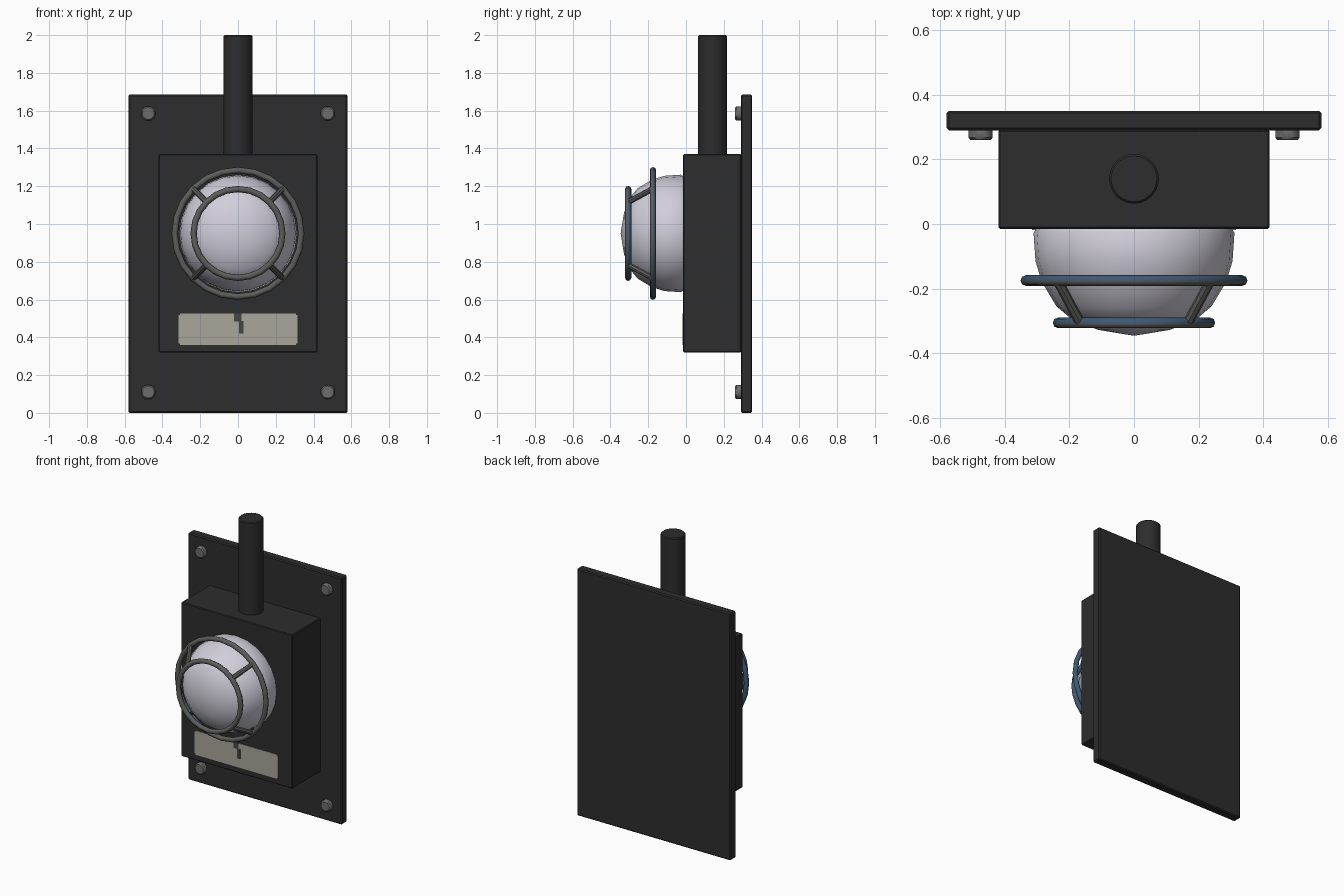
import bpy, bmesh, math
from mathutils import Vector

if "Cube" in bpy.data.objects:
    bpy.data.objects.remove(bpy.data.objects["Cube"])


def mat(name, c):
    m = bpy.data.materials.new(name)
    m.diffuse_color = (*c, 1)
    m.use_nodes = True
    m.node_tree.nodes["Principled BSDF"].inputs["Base Color"].default_value = m.diffuse_color
    return m


BLACK = mat("black_paint", (0.026, 0.026, 0.026))
GUARD = mat("guard_grey", (0.11, 0.11, 0.105))
BLUE = mat("guard_blue_grey", (0.05, 0.10, 0.18))
BOLT = mat("bolt_grey", (0.15, 0.15, 0.15))
GLASS = mat("frosted_glass", (0.64, 0.62, 0.70))
LABEL = mat("label_beige", (0.40, 0.38, 0.33))
MARK = mat("label_mark", (0.06, 0.06, 0.06))


def finish(ob, name, m, smooth=None, bevel=0):
    ob.name = name
    ob.data.materials.clear()
    ob.data.materials.append(m)
    if bevel:
        b = ob.modifiers.new("bevel", 'BEVEL')
        b.width, b.segments, b.limit_method = bevel, 1, 'ANGLE'
    if smooth:
        bpy.ops.object.select_all(action='DESELECT')
        ob.select_set(True)
        bpy.context.view_layer.objects.active = ob
        bpy.ops.object.shade_smooth_by_angle(angle=math.radians(smooth))
    return ob


def box(name, lo, hi, m, bevel=0):
    lo, hi = Vector(lo), Vector(hi)
    bpy.ops.mesh.primitive_cube_add(size=1, location=(lo + hi) / 2)
    ob = bpy.context.object
    for v in ob.data.vertices:
        v.co = Vector(a * b for a, b in zip(v.co, hi - lo))
    return finish(ob, name, m, bevel=bevel)


def rod(name, a, b, r, m, sides=16, bevel=0):
    a, b = Vector(a), Vector(b)
    bpy.ops.mesh.primitive_cylinder_add(vertices=sides, radius=r, depth=(b - a).length,
                                        location=(a + b) / 2)
    ob = bpy.context.object
    ob.rotation_euler = (b - a).to_track_quat('Z', 'Y').to_euler()
    return finish(ob, name, m, 40, bevel)


def blue_back(ob):
    # the rear-facing side of the guard is blue-grey
    ob.data.materials.append(BLUE)
    rot = ob.rotation_euler.to_matrix()
    for p in ob.data.polygons:
        if (rot @ p.normal).y > 0.3:
            p.material_index = 1


# wall plate, housing and conduit
box("wall_plate", (-0.58, 0.29, 0), (0.58, 0.35, 1.685), BLACK, 0.007)
box("housing", (-0.42, -0.015, 0.32), (0.42, 0.292, 1.37), BLACK, 0.005)
rod("conduit", (0, 0.14, 1.36), (0, 0.14, 2.0), 0.077, BLACK, 24, 0.006)

# corner bolts
for sx in (-1, 1):
    for z in (0.11, 1.585):
        rod("bolt", (sx * 0.475, 0.30, z), (sx * 0.475, 0.26, z), 0.039, BOLT, 12, 0.007)

# glass dome, a profile revolved around the y axis
CZ = 0.95
profile = [(0.30, -0.01), (0.311, -0.028), (0.305, -0.115), (0.285, -0.18),
           (0.24, -0.255), (0.19, -0.297), (0.11, -0.328)]
N = 24
bm = bmesh.new()
rings = [[bm.verts.new((r * math.cos(2 * math.pi * i / N), y, CZ + r * math.sin(2 * math.pi * i / N)))
          for i in range(N)] for r, y in profile]
tip = bm.verts.new((0, -0.346, CZ))
for a, b in zip(rings, rings[1:]):
    for i in range(N):
        j = (i + 1) % N
        bm.faces.new((a[i], a[j], b[j], b[i]))
for i in range(N):
    bm.faces.new((rings[-1][i], rings[-1][(i + 1) % N], tip))
bm.faces.new(rings[0])
bmesh.ops.recalc_face_normals(bm, faces=bm.faces)
me = bpy.data.meshes.new("glass_dome")
bm.to_mesh(me)
bm.free()
dome = bpy.data.objects.new("glass_dome", me)
bpy.context.collection.objects.link(dome)
finish(dome, "glass_dome", GLASS, 50)

# wire guard: two hoops and four diagonal struts
for name, R, y in (("rear_hoop", 0.335, -0.175), ("front_hoop", 0.235, -0.306)):
    bpy.ops.mesh.primitive_torus_add(major_radius=R, minor_radius=0.0165, major_segments=24,
                                     minor_segments=8, location=(0, y, CZ),
                                     rotation=(math.pi / 2, 0, 0))
    blue_back(finish(bpy.context.object, name, GUARD, 50))
for k in range(4):
    t = math.pi / 4 + k * math.pi / 2
    c, s = math.cos(t), math.sin(t)
    blue_back(rod("guard_strut", (0.335 * c, -0.175, CZ + 0.335 * s),
                  (0.235 * c, -0.306, CZ + 0.235 * s), 0.0155, GUARD, 8))

# label plate with stepped corners, and its small plain mark
box("label_plate", (-0.315, -0.018, 0.368), (0.315, -0.012, 0.518), LABEL)
box("label_plate_tall", (-0.307, -0.0182, 0.36), (0.307, -0.012, 0.525), LABEL)
box("label_mark_top", (-0.02, -0.0195, 0.485), (0.018, -0.013, 0.525), MARK)
box("label_mark_stem", (0.005, -0.0195, 0.42), (0.03, -0.013, 0.487), MARK)
